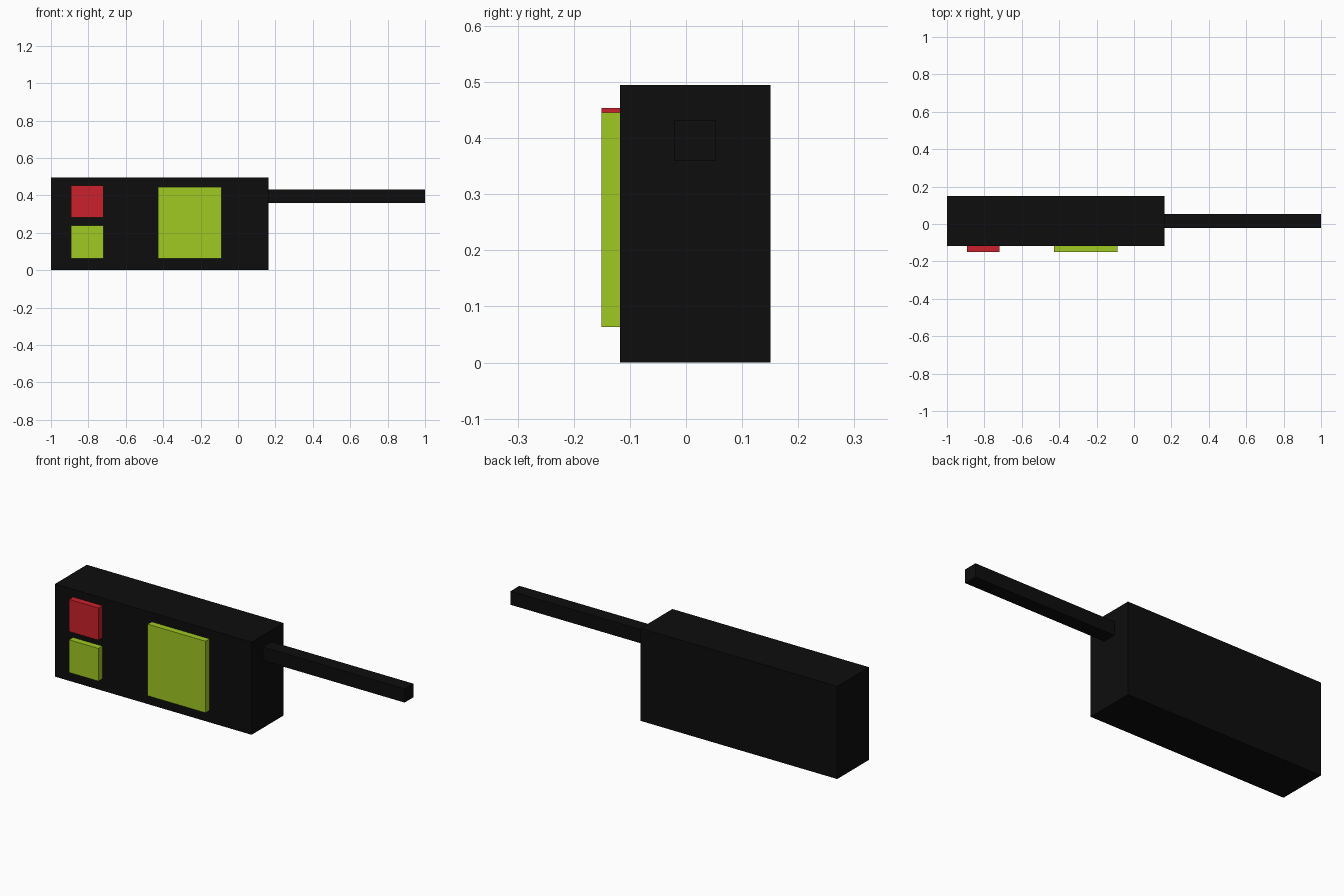
import bpy
import bmesh
from mathutils import Vector

if "Cube" in bpy.data.objects:
    bpy.data.objects.remove(bpy.data.objects["Cube"])


def make_material(name, color):
    mat = bpy.data.materials.new(name)
    mat.diffuse_color = (*color, 1.0)
    mat.use_nodes = True
    mat.node_tree.nodes["Principled BSDF"].inputs["Base Color"].default_value = mat.diffuse_color
    return mat


BLACK = make_material("black", (0.004, 0.004, 0.004))
RED = make_material("red", (0.60, 0.015, 0.025))
GREEN = make_material("lime green", (0.35, 0.58, 0.016))


def box(name, x, y, z, mat):
    """Box spanning the given (min, max) ranges."""
    bm = bmesh.new()
    bmesh.ops.create_cube(bm, size=1.0)
    spans = (x, y, z)
    bmesh.ops.scale(bm, vec=Vector([b - a for a, b in spans]), verts=bm.verts)
    bmesh.ops.translate(bm, vec=Vector([(a + b) / 2 for a, b in spans]), verts=bm.verts)
    mesh = bpy.data.meshes.new(name)
    bm.to_mesh(mesh)
    bm.free()
    mesh.materials.append(mat)
    obj = bpy.data.objects.new(name, mesh)
    bpy.context.collection.objects.link(obj)
    return obj


# Handset body and antenna
box("body", (-1.0, 0.163), (-0.118, 0.151), (0.0, 0.495), BLACK)
box("antenna", (0.16, 1.0), (-0.021, 0.053), (0.359, 0.432), BLACK)

# Raised buttons and screen on the front face
FRONT = (-0.151, -0.117)
box("red_button", (-0.893, -0.72), FRONT, (0.282, 0.454), RED)
box("green_button", (-0.893, -0.72), FRONT, (0.063, 0.238), GREEN)
box("screen", (-0.428, -0.087), FRONT, (0.063, 0.446), GREEN)
